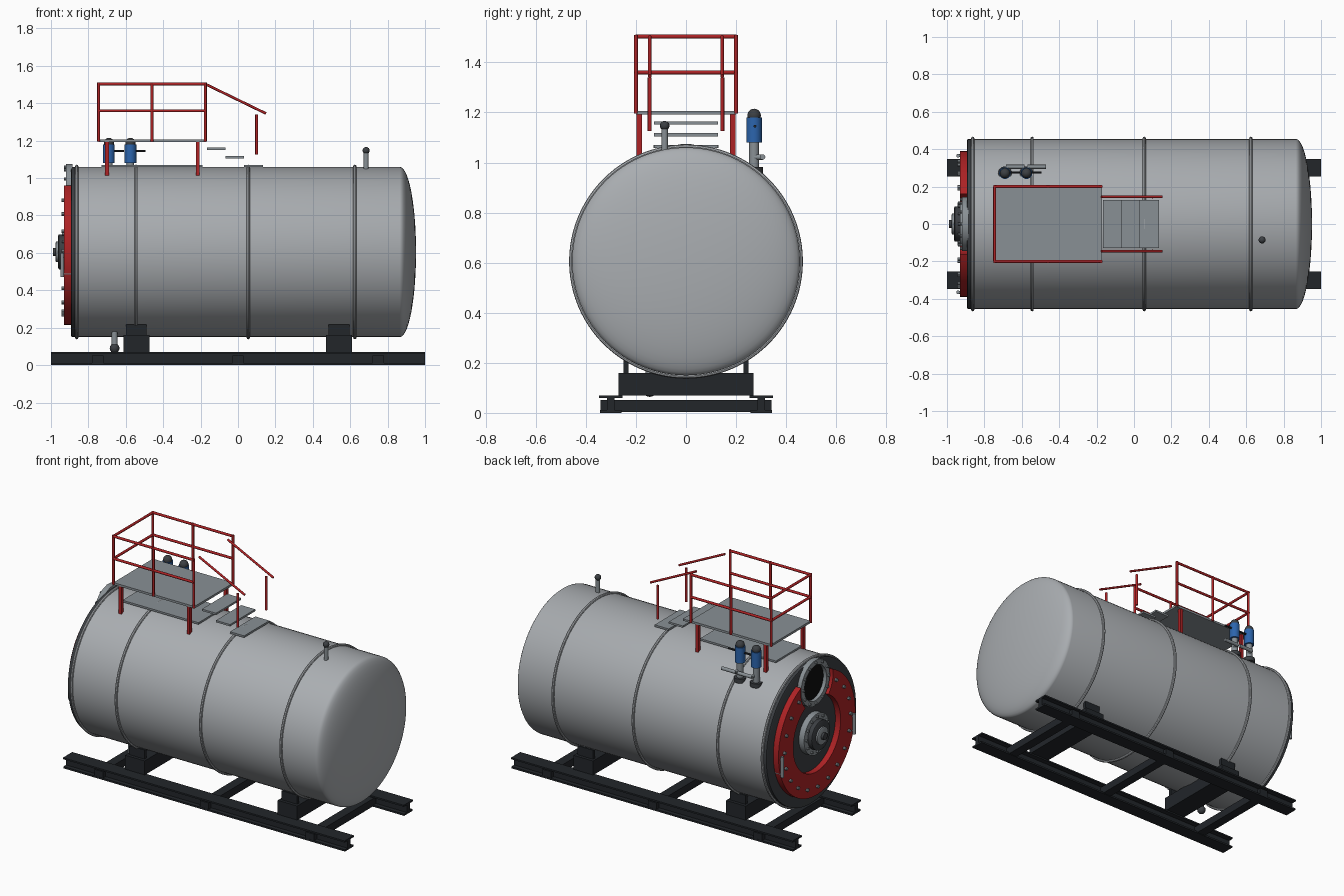
import bpy, bmesh
from math import sin, cos, pi, sqrt, acos
from mathutils import Vector

if "Cube" in bpy.data.objects:
    bpy.data.objects.remove(bpy.data.objects["Cube"])


def mat(name, r, g, b):
    m = bpy.data.materials.new(name)
    m.diffuse_color = (r, g, b, 1)
    m.use_nodes = True
    m.node_tree.nodes["Principled BSDF"].inputs["Base Color"].default_value = m.diffuse_color
    return m


SHELL = mat("shell_grey", 0.40, 0.42, 0.44)
STEEL = mat("steel_grey", 0.25, 0.28, 0.30)
DARK = mat("dark_paint", 0.016, 0.019, 0.023)
CHAR = mat("charcoal", 0.045, 0.05, 0.056)
BLACK = mat("black", 0.004, 0.004, 0.004)
RED = mat("red_paint", 0.42, 0.016, 0.018)
BLUE = mat("blue_paint", 0.025, 0.13, 0.42)
CZ, R = 0.605, 0.455          # shell axis height and radius


def finish(name, bm, m, smooth=True):
    bmesh.ops.recalc_face_normals(bm, faces=bm.faces)
    me = bpy.data.meshes.new(name)
    bm.to_mesh(me)
    bm.free()
    me.materials.append(m)
    ob = bpy.data.objects.new(name, me)
    bpy.context.collection.objects.link(ob)
    if smooth:
        bpy.ops.object.select_all(action='DESELECT')
        ob.select_set(True)
        bpy.context.view_layer.objects.active = ob
        bpy.ops.object.shade_smooth_by_angle(angle=0.6)
    return ob


def box(name, x0, x1, y0, y1, z0, z1, m):
    bm = bmesh.new()
    bmesh.ops.create_cube(bm, size=1)
    for v in bm.verts:
        v.co = Vector(((x0 + x1) / 2 + v.co.x * (x1 - x0),
                       (y0 + y1) / 2 + v.co.y * (y1 - y0),
                       (z0 + z1) / 2 + v.co.z * (z1 - z0)))
    return finish(name, bm, m, False)


def rod(name, a, b, r, m, n=16):
    a, b = Vector(a), Vector(b)
    bm = bmesh.new()
    bmesh.ops.create_cone(bm, cap_ends=True, segments=n, radius1=r, radius2=r, depth=(b - a).length)
    q = (b - a).to_track_quat('Z', 'Y')
    for v in bm.verts:
        v.co = q @ v.co + (a + b) / 2
    return finish(name, bm, m)


def ball(name, c, r, m):
    bm = bmesh.new()
    bmesh.ops.create_uvsphere(bm, u_segments=20, v_segments=12, radius=r)
    bmesh.ops.translate(bm, vec=c, verts=bm.verts)
    return finish(name, bm, m)


def lathe(name, prof, m, z=CZ, n=48, loop=False):
    """Revolve (x, radius) points about the x axis at height z."""
    bm = bmesh.new()
    rings = [[bm.verts.new((x, r * sin(2 * pi * i / n), z + r * cos(2 * pi * i / n)))
              for i in range(n)] for x, r in prof]
    pairs = list(zip(rings, rings[1:])) + ([(rings[-1], rings[0])] if loop else [])
    for a, b in pairs:
        for i in range(n):
            j = (i + 1) % n
            bm.faces.new((a[i], a[j], b[j], b[i]))
    if not loop:
        bm.faces.new(rings[0])
        bm.faces.new(rings[-1])
    return finish(name, bm, m)


# Shell with elliptical rear dome, and raised bands
dome = [(0.865 + 0.087 * sin(t * pi / 28), R * cos(t * pi / 28)) for t in range(14)]
lathe("boiler_shell", [(-0.87, R)] + dome + [(0.952, 0.004)], SHELL, n=96)
for x in (-0.862, -0.545, 0.055, 0.625):
    band = [(x + 0.009 * cos(i * pi / 4), R + 0.003 + 0.009 * sin(i * pi / 4)) for i in range(8)]
    lathe("shell_band", band, SHELL, n=96, loop=True)

# Front end plate
lathe("front_plate", [(-0.893, 0.445), (-0.889, R), (-0.866, R)], CHAR, n=96)

# Red horseshoe door, its ends hugging the flue
FZ = 0.325                     # flue height above the shell axis


def gap(r):
    return acos((r * r + FZ * FZ - 0.163 ** 2) / (2 * r * FZ))


def arc(r, n=64):
    g = gap(r)
    return [(r, g + (2 * pi - 2 * g) * i / n) for i in range(n + 1)]


ro, ri = 0.39, 0.24
steps = [ro + (ri - ro) * k / 8 for k in range(1, 8)]
outline = arc(ro) + [(r, 2 * pi - gap(r)) for r in steps] + arc(ri)[::-1] + [(r, gap(r)) for r in steps[::-1]]
bm = bmesh.new()
face = bm.faces.new([bm.verts.new((-0.93, r * sin(a), CZ + r * cos(a))) for r, a in outline])
ext = bmesh.ops.extrude_face_region(bm, geom=[face])
bmesh.ops.translate(bm, vec=(0.042, 0, 0), verts=[v for v in ext['geom'] if isinstance(v, bmesh.types.BMVert)])
finish("door_horseshoe", bm, RED)


def bolts(name, x, r, z, n, rad, skip=0.0):
    for i in range(n):
        a = skip + (2 * pi - 2 * skip) * i / (n - 1 if skip else n)
        y, zz = r * sin(a), z + r * cos(a)
        rod(name, (x, y, zz), (x - 0.016, y, zz), rad, STEEL, 8)


bolts("door_bolt", -0.928, 0.335, CZ, 17, 0.01, 0.6)

# Flue outlet
lathe("flue_flange", [(-0.92, 0.145), (-0.92, 0.112), (-0.885, 0.112), (-0.885, 0.145)],
      STEEL, CZ + FZ, loop=True)
lathe("flue_opening", [(-0.897, 0.113), (-0.89, 0.113)], BLACK, CZ + FZ)
bolts("flue_bolt", -0.915, 0.13, CZ + FZ, 12, 0.008)

# Burner port: stepped discs
lathe("burner_flange", [(-0.93, 0.13), (-0.885, 0.13)], STEEL)
lathe("burner_body", [(-0.962, 0.085), (-0.958, 0.093), (-0.92, 0.093)], CHAR)
lathe("burner_ring", [(-0.975, 0.05), (-0.972, 0.055), (-0.95, 0.055)], STEEL)
lathe("burner_nose", [(-0.99, 0.022), (-0.97, 0.022)], CHAR)
bolts("burner_bolt", -0.925, 0.112, CZ, 12, 0.008)

# Door handles
for s in (-1, 1):
    rod("door_handle", (-0.94, s * 0.365, 0.47), (-0.94, s * 0.365, 0.60), 0.01, STEEL)
    for z in (0.49, 0.58):
        rod("handle_bracket", (-0.94, s * 0.365, z), (-0.89, s * 0.365, z), 0.008, STEEL)

# Skid base: two I-beams and cross members
for s in (-1, 1):
    y = s * 0.30
    box("rail_web", -1, 1, y - 0.015, y + 0.015, 0.005, 0.065, DARK)
    box("rail_top_flange", -1, 1, y - 0.047, y + 0.047, 0.06, 0.07, DARK)
    box("rail_bottom_flange", -1, 1, y - 0.043, y + 0.043, 0, 0.011, DARK)
for x in (-0.75, 0, 0.75):
    box("cross_member", x - 0.03, x + 0.03, -0.342, 0.342, 0.003, 0.052, DARK)

# Saddles
for x in (-0.543, 0.54):
    box("saddle", x - 0.069, x + 0.069, -0.27, 0.27, 0.069, 0.16, DARK)
    for s in (-1, 1):
        box("saddle_cheek", x - 0.055, x + 0.055, s * 0.24 - 0.01, s * 0.24 + 0.01, 0.15, 0.218, DARK)

# Drain valve
rod("drain_pipe", (-0.66, -0.145, 0.09), (-0.66, -0.145, 0.19), 0.016, STEEL)
ball("drain_knob", (-0.66, -0.145, 0.09), 0.026, CHAR)

# Platform deck, footplate and legs
box("platform_deck", -0.745, -0.17, -0.2, 0.2, 1.192, 1.206, STEEL)
box("platform_footplate", -0.73, -0.19, -0.13, 0.13, 1.058, 1.07, STEEL)
for x in (-0.70, -0.215):
    for s in (-1, 1):
        y = s * 0.186
        box("platform_leg", x - 0.01, x + 0.01, y - 0.011, y + 0.011, 1.01, 1.195, RED)

# Guard rails
for s in (-1, 1):
    y = s * 0.2
    for x in (-0.745, -0.46, -0.175):
        rod("rail_post", (x, y, 1.195), (x, y, 1.51), 0.008, RED, 12)
    for z in (1.36, 1.503):
        rod("guard_rail", (-0.75, y, z), (-0.17, y, z), 0.008, RED, 12)
    # sloped stair handrail
    y = s * 0.145
    rod("stair_handrail", (-0.175, y, 1.503), (0.15, y, 1.345), 0.007, RED, 12)
    rod("stair_post", (0.1, y, 1.125), (0.1, y, 1.365 - 0.025), 0.008, RED, 12)
for z in (1.36, 1.503):
    rod("end_guard_rail", (-0.745, -0.2, z), (-0.745, 0.2, z), 0.008, RED, 12)

# Stair treads
for i in range(3):
    x, z = -0.167 + 0.1 * i, 1.157 - 0.046 * i
    box("stair_tread", x, x + 0.1, -0.128, 0.128, z - 0.006, z + 0.006, STEEL)

# Safety valves
for x in (-0.69, -0.575):
    y = 0.272
    rod("valve_base", (x, y, 0.955), (x, y, 0.982), 0.036, CHAR, 24)
    rod("valve_stem", (x, y, 0.96), (x, y, 1.085), 0.02, STEEL, 20)
    rod("valve_body", (x, y, 1.08), (x, y, 1.18), 0.031, BLUE, 24)
    ball("valve_cap", (x, y, 1.188), 0.027, CHAR)
    rod("valve_lever", (x, y + 0.003, 1.145), (x + 0.08, y + 0.003, 1.145), 0.006, DARK, 10)
    rod("valve_outlet", (x + 0.005, y + 0.034, 1.022), (x + 0.105, y + 0.034, 1.022), 0.011, STEEL)
    rod("valve_elbow", (x + 0.01, y, 1.022), (x + 0.01, y + 0.036, 1.022), 0.011, STEEL)

# Rear vent
rod("vent_pipe", (0.685, -0.085, 1.04), (0.685, -0.085, 1.14), 0.013, STEEL)
ball("vent_cap", (0.685, -0.085, 1.147), 0.019, CHAR)
